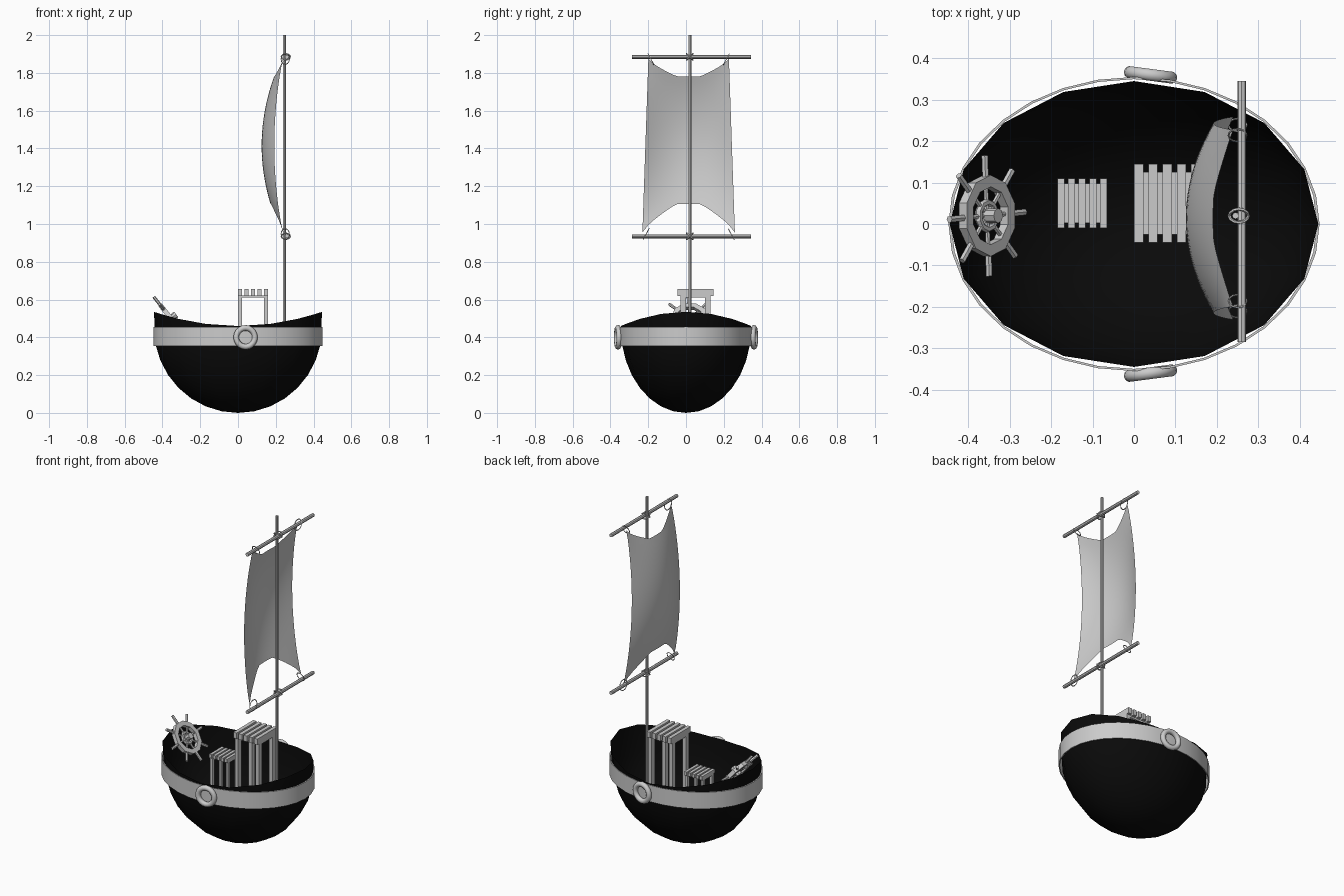
import bpy, bmesh, math
from mathutils import Vector, Matrix

cube = bpy.data.objects.get("Cube")
if cube:
    bpy.data.objects.remove(cube)


def material(name, value):
    m = bpy.data.materials.new(name)
    m.use_nodes = True
    color = (value, value, value, 1)
    m.diffuse_color = color
    m.node_tree.nodes["Principled BSDF"].inputs["Base Color"].default_value = color
    return m


black = material("black hull paint", 0.003)
grey = material("light grey", 0.6)


def finish(name, bm, mat, smooth=False):
    mesh = bpy.data.meshes.new(name)
    bm.to_mesh(mesh)
    bm.free()
    mesh.materials.append(mat)
    ob = bpy.data.objects.new(name, mesh)
    bpy.context.collection.objects.link(ob)
    if smooth:
        bpy.ops.object.select_all(action="DESELECT")
        ob.select_set(True)
        bpy.context.view_layer.objects.active = ob
        bpy.ops.object.shade_smooth_by_angle(angle=math.radians(40))
    return ob


def box(bm, lo, hi):
    lo, hi = Vector(lo), Vector(hi)
    m = Matrix.Translation((lo + hi) / 2) @ Matrix.Diagonal((*(hi - lo), 1))
    bmesh.ops.create_cube(bm, size=1, matrix=m)


def rod(bm, a, b, r, sides=8):
    a, b = Vector(a), Vector(b)
    turn = (b - a).to_track_quat("Z", "Y").to_matrix().to_4x4()
    bmesh.ops.create_cone(bm, cap_ends=True, segments=sides, radius1=r, radius2=r,
                          depth=(b - a).length, matrix=Matrix.Translation((a + b) / 2) @ turn)


def sweep(bm, section, n, matrix, sx=1, sy=1):
    """Revolve a closed (radius, height) section about z, with oval scaling."""
    rows = []
    for i in range(n):
        a = math.tau * i / n
        rows.append([bm.verts.new(matrix @ Vector((r * sx * math.cos(a), r * sy * math.sin(a), h)))
                     for r, h in section])
    k = len(section)
    for i in range(n):
        p, q = rows[i], rows[(i + 1) % n]
        for j in range(k):
            bm.faces.new((p[j], q[j], q[(j + 1) % k], p[(j + 1) % k]))


def circle(major, minor, n):
    return [(major + minor * math.cos(math.tau * i / n), minor * math.sin(math.tau * i / n))
            for i in range(n)]


# Hull: open bowl with the rim rising to both ends
bm = bmesh.new()
bmesh.ops.create_uvsphere(bm, u_segments=16, v_segments=16, radius=1)
bmesh.ops.delete(bm, geom=[v for v in bm.verts if v.co.z > 0.01], context="VERTS")
for v in bm.verts:
    x, y, z = v.co
    v.co = (0.445 * x, 0.345 * y, 0.46 + 0.075 * x * x if z > -0.01 else 0.45 + 0.45 * z)
finish("hull", bm, black, True)

# Band around the hull
bm = bmesh.new()
sweep(bm, [(0.985, 0.355), (1, 0.355), (1, 0.455), (0.985, 0.455)], 32, Matrix(), 0.448, 0.355)
finish("hull_band", bm, grey, True)

# Life rings on both sides
for side, name in ((-1, "front_life_ring"), (1, "back_life_ring")):
    bm = bmesh.new()
    m = (Matrix.Translation((0.04, side * 0.36, 0.4)) @ Matrix.Rotation(side * -0.13, 4, "Z")
         @ Matrix.Rotation(math.pi / 2, 4, "X"))
    sweep(bm, circle(0.05, 0.015, 10), 20, m)
    finish(name, bm, grey, True)


# Slatted furniture
def slatted(name, x0, x1, y0, y1, top, bottom, k):
    bm = bmesh.new()
    pitch = (x1 - x0) / 4.65
    for i in range(5):
        x = x0 + i * pitch
        box(bm, (x, y0, top - 0.035 * k), (x + pitch * 0.65, y1, top))
    under = top - 0.033 * k
    box(bm, (x0, y0 + 0.02 * k, under - 0.012 * k), (x1, y1 - 0.02 * k, under))
    w, d, inset = 0.022 * k, 0.03 * k, 0.015 * k
    for x in (x0, x1 - w):
        for y in (y0 + inset, y1 - inset - d):
            box(bm, (x, y, bottom), (x + w, y + d, under))
    finish(name, bm, grey)


slatted("table", 0, 0.16, -0.045, 0.145, 0.655, 0.15, 1)
slatted("stool", -0.185, -0.065, -0.01, 0.11, 0.46, 0.15, 0.63)

# Steering wheel, leaning back towards the stern rim
bm = bmesh.new()
m = (Matrix.Translation((-0.355, 0.02, 0.5))
     @ Vector((0.78, 0, 0.62)).to_track_quat("Z", "Y").to_matrix().to_4x4())
sweep(bm, [(0.07, -0.012), (0.098, -0.012), (0.098, 0.012), (0.07, 0.012)], 10, m)
sweep(bm, circle(0.033, 0.009, 6), 10, m)
rod(bm, m @ Vector((0, 0, -0.02)), m @ Vector((0, 0, 0.035)), 0.018)
for i in range(8):
    a = math.tau * i / 8 + 0.06
    d = Vector((math.cos(a), math.sin(a), 0))
    rod(bm, m @ (d * 0.01), m @ (d * 0.08), 0.006, 6)
    rod(bm, m @ (d * 0.09), m @ (d * 0.146), 0.0085, 6)
finish("steering_wheel", bm, grey)

# Mast and yards
MX, MY, YX, LOW, HIGH = 0.245, 0.02, 0.26, 0.935, 1.885
bm = bmesh.new()
rod(bm, (MX, MY, 0.1), (MX, MY, 2), 0.008)
finish("mast", bm, grey, True)
for z, name in ((LOW, "lower_yard"), (HIGH, "upper_yard")):
    bm = bmesh.new()
    rod(bm, (YX, -0.285, z), (YX, 0.345, z), 0.0105)
    finish(name, bm, grey, True)

# Sail: bellied sheet with scooped upper and lower edges
bm = bmesh.new()
COLS, ROWS = 16, 20
grid = []
for i in range(COLS + 1):
    s = 2 * i / COLS - 1
    scoop = min(1, (1 - abs(s)) / 0.72) ** 0.75
    z0, z1 = 0.955 + 0.15 * scoop, 1.875 - 0.095 * scoop
    col = []
    for j in range(ROWS + 1):
        z = z0 + (z1 - z0) * j / ROWS
        t = (z - 0.95) / 0.93
        belly = max(0, math.sin(math.pi * t)) ** 0.75
        half = 0.245 - 0.032 * t
        x = 0.242 - belly * (0.05 + 0.067 * (1 - s * s))
        col.append(bm.verts.new((x, 0.014 + s * half, z)))
    grid.append(col)
for p, q in zip(grid, grid[1:]):
    for j in range(ROWS):
        bm.faces.new((p[j], p[j + 1], q[j + 1], q[j]))
finish("sail", bm, grey, True)

# Rope loops: crossed lashings at the mast, slack ties at the sail corners
bm = bmesh.new()
for z, half, drop in ((LOW, 0.225, 1), (HIGH, 0.2, -1)):
    for tilt in (-1, 1):
        m = (Matrix.Translation((0.253, MY, z)) @ Matrix.Rotation(tilt * math.pi / 4, 4, "X"))
        sweep(bm, circle(0.023, 0.004, 5), 12, m)
        tie = (Matrix.Translation((0.25, 0.014 + tilt * half, z + drop * 0.012))
               @ Matrix.Rotation(tilt * drop * 0.5, 4, "X") @ Matrix.Rotation(math.pi / 2, 4, "X"))
        sweep(bm, circle(1, 0.1, 5), 12, tie @ Matrix.Diagonal((0.022, 0.032, 0.022, 1)))
finish("rope_ties", bm, grey, True)
